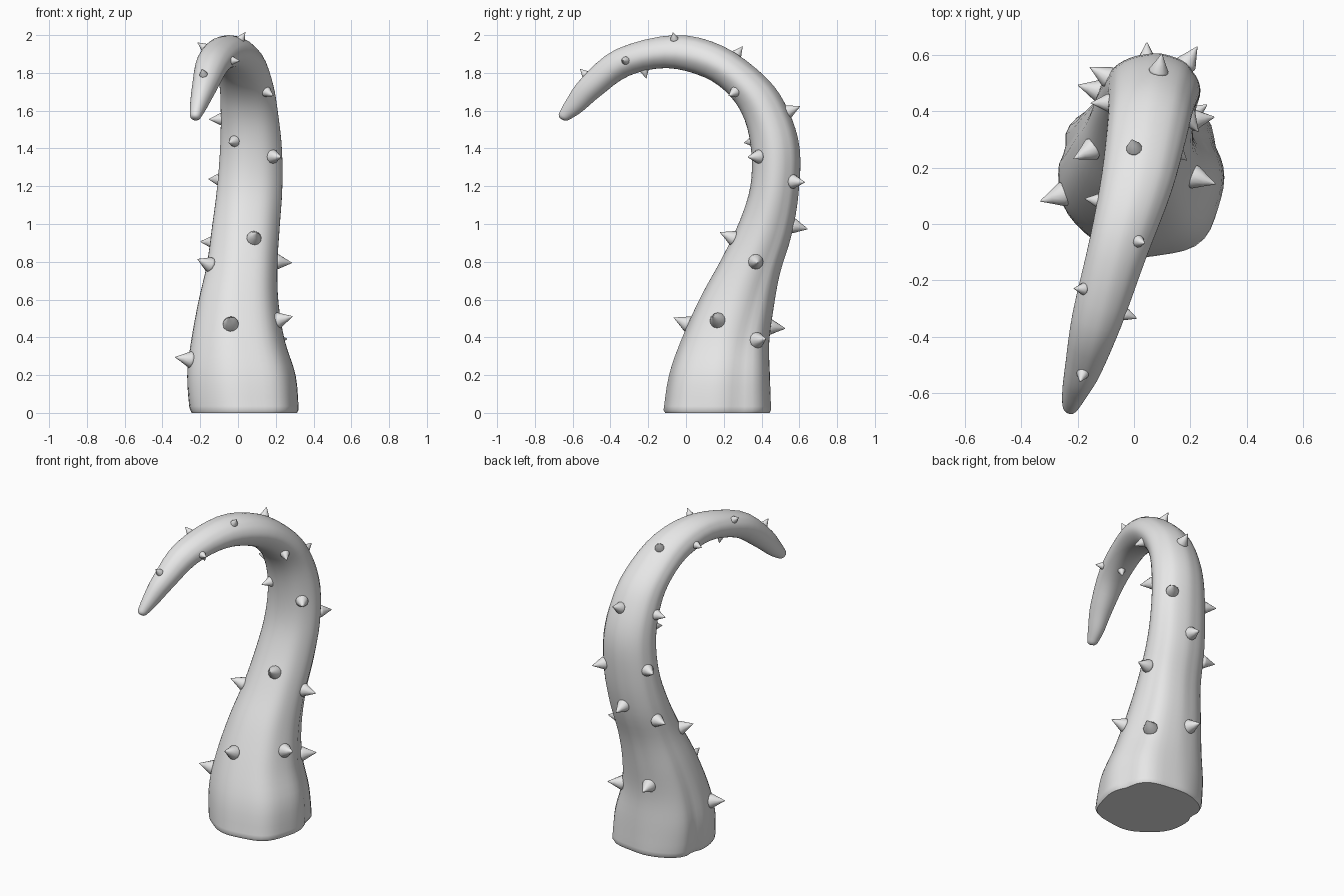
import bpy, bmesh, math
from mathutils import Vector
from mathutils.bvhtree import BVHTree

if "Cube" in bpy.data.objects:
    bpy.data.objects.remove(bpy.data.objects["Cube"])

grey = bpy.data.materials.new("horn grey")
grey.diffuse_color = (0.8, 0.8, 0.8, 1)
grey.use_nodes = True
grey.node_tree.nodes["Principled BSDF"].inputs["Base Color"].default_value = grey.diffuse_color

# Cross-sections: centre x, half width, inner y, inner z, outer y, outer z
SECTIONS = [
    (.030, .288, -.120, .00, .450, .00), (.015, .287, -.090, .20, .445, .19),
    (-.003, .247, -.020, .40, .442, .37), (.000, .212, .080, .62, .465, .55),
    (.020, .187, .190, .82, .500, .74), (.040, .179, .285, 1.02, .560, .94),
    (.060, .173, .340, 1.20, .597, 1.16), (.068, .164, .345, 1.38, .603, 1.40),
    (.060, .152, .310, 1.55, .543, 1.60), (.045, .142, .230, 1.68, .430, 1.77),
    (.010, .128, .100, 1.775, .200, 1.94), (-.055, .106, -.100, 1.825, -.060, 2.00),
    (-.130, .090, -.300, 1.785, -.370, 1.925), (-.178, .066, -.450, 1.68, -.555, 1.77),
    (-.210, .045, -.550, 1.595, -.635, 1.655), (-.225, .030, -.613, 1.555, -.670, 1.59),
]
SIDES, STEPS = 48, 4


def catmull(p0, p1, p2, p3, t):
    return [.5 * (2 * b + (c - a) * t + (2 * a - 5 * b + 4 * c - d) * t * t
            + (3 * b - a - 3 * c + d) * t ** 3) for a, b, c, d in zip(p0, p1, p2, p3)]


def smooth_sections():
    last = len(SECTIONS) - 1
    rows = []
    for i in range(last):
        pts = [SECTIONS[min(max(i + k, 0), last)] for k in (-1, 0, 1, 2)]
        rows += [catmull(*pts, s / STEPS) for s in range(STEPS)]
    return rows + [list(SECTIONS[-1])]


def bump(a, at, width):
    d = (a - at + math.pi) % (2 * math.pi) - math.pi
    return math.exp(-(d / width) ** 2)


def ridge(a, t):
    # Lengthwise swells and folds, fading towards the tip; squarer corners at the foot
    fade = max(0, 1 - t) ** .6
    foot = max(0, 1 - t / .45)
    r = .012 * math.cos(7 * a + 2 * t)
    r -= .08 * bump(a, math.pi - .33 - .2 * t, .14) * (.4 + .6 * foot)
    r -= .035 * bump(a, .42 + .3 * t, .14)
    r -= .05 * bump(a, 1.75, .2) * min(1, 4 * t)
    corners = .09 * bump(a, .8, .38) + .085 * bump(a, 2.35, .38) + .075 * bump(a, -.8, .38)
    return 1 + r * fade + corners * foot


def new_object(name, bm, angle):
    bmesh.ops.recalc_face_normals(bm, faces=bm.faces)
    me = bpy.data.meshes.new(name)
    bm.to_mesh(me)
    bm.free()
    me.materials.append(grey)
    ob = bpy.data.objects.new(name, me)
    bpy.context.collection.objects.link(ob)
    bpy.ops.object.select_all(action='DESELECT')
    bpy.context.view_layer.objects.active = ob
    ob.select_set(True)
    bpy.ops.object.shade_smooth_by_angle(angle=math.radians(angle))
    return ob


# Curved horn body
rows = smooth_sections()
centres = [Vector((r[0], (r[2] + r[4]) / 2, (r[3] + r[5]) / 2)) for r in rows]
bm = bmesh.new()
rings = []


def add_ring(i, scale=1.0, shift=Vector()):
    r, t = rows[i], i / (len(rows) - 1)
    tangent = (centres[min(i + 1, len(rows) - 1)] - centres[max(i - 1, 0)]).normalized()
    side = Vector((1, 0, 0))
    if t > .45:
        side = (side - tangent * tangent.x).normalized()
    out = Vector((0, r[4] - r[2], r[5] - r[3])) / 2
    ring = []
    for k in range(SIDES):
        a = 2 * math.pi * k / SIDES
        f = ridge(a, t) * scale
        ring.append(bm.verts.new(centres[i] + shift
                                 + (side * r[1] * math.cos(a) + out * math.sin(a)) * f))
    rings.append(ring)
    return tangent


add_ring(0, .965)                                   # rounded foot edge
add_ring(0, .995, Vector((0, 0, .015)))
for i in range(1, len(rows)):
    tip_dir = add_ring(i)
for scale, push in ((.85, .012), (.5, .022)):       # rounded tip
    add_ring(len(rows) - 1, scale, tip_dir * push)
for lo, hi in zip(rings, rings[1:]):
    for k in range(SIDES):
        n = (k + 1) % SIDES
        bm.faces.new((lo[k], lo[n], hi[n], hi[k]))
bm.faces.new(rings[0])
bm.faces.new(rings[-1])
bmesh.ops.recalc_face_normals(bm, faces=bm.faces)
tree = BVHTree.FromBMesh(bm)
new_object("horn_body", bm, 50)

# Thorns: approximate spots, snapped to the nearest point on the body
SPOTS = [
    (-.27, .10, .285), (-.04, .0, .475), (.25, .155, .50), (.24, .41, .39),
    (-.05, .45, .455), (.21, .37, .80), (.085, .25, .925),
    (-.16, .26, .79), (-.15, .48, .905), (.045, .57, .99), (.18, .56, 1.225),
    (.22, .34, 1.355), (-.03, .34, 1.435), (-.09, .52, 1.235), (-.10, .43, 1.555),
    (.085, .53, 1.59), (.15, .26, 1.70), (0, .27, 1.90), (.01, -.06, 1.97),
    (-.03, -.32, 1.865), (-.185, -.54, 1.80), (-.185, -.23, 1.94),
    (-.14, .085, 1.88), (-.09, -.22, 1.81),
]
# Thorn profile: radius and height, in units of thorn size
PROFILE = [(.75, -.5), (1, -.05), (.98, .15), (.5, 1.05), (.1, 1.85)]
for n, spot in enumerate(SPOTS):
    p, normal, _, _ = tree.find_nearest(Vector(spot))
    near_tip = max(0, min(1, (.62 - p.y) / 1.2)) if p.z > 1.4 else 0
    size = .045 - .006 * min(p.z, 1.4) - .015 * min(1, near_tip * 2)
    turn = normal.to_track_quat('Z', 'Y')
    bm = bmesh.new()
    loops = [[bm.verts.new(p + turn @ Vector((r * math.cos(a), r * math.sin(a), h)) * size)
              for a in (2 * math.pi * k / 12 for k in range(12))] for r, h in PROFILE]
    tip = bm.verts.new(p + normal * size * 2)
    for k in range(12):
        m = (k + 1) % 12
        for lo, hi in zip(loops, loops[1:]):
            bm.faces.new((lo[k], lo[m], hi[m], hi[k]))
        bm.faces.new((loops[-1][k], loops[-1][m], tip))
    bm.faces.new(loops[0])
    new_object(f"thorn_{n + 1}", bm, 60)
